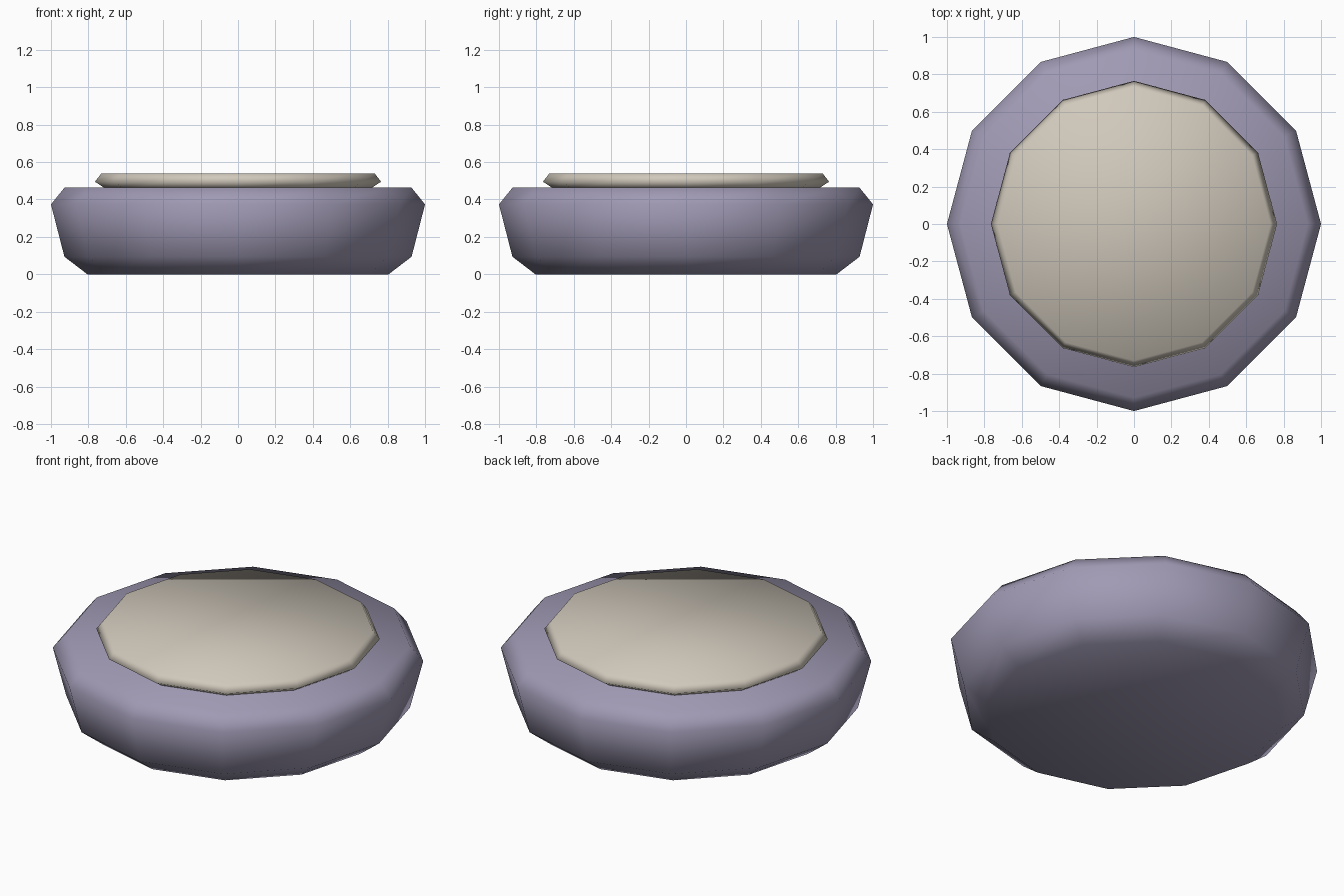
import bpy, bmesh, math

if "Cube" in bpy.data.objects:
    bpy.data.objects.remove(bpy.data.objects["Cube"])

SIDES = 12


def material(name, rgb):
    mat = bpy.data.materials.new(name)
    mat.diffuse_color = (*rgb, 1.0)
    mat.use_nodes = True
    mat.node_tree.nodes["Principled BSDF"].inputs["Base Color"].default_value = mat.diffuse_color
    return mat


def turned_part(name, profile, mat):
    """Closed 12-sided turned solid; profile is (radius, height) from bottom to top."""
    bm = bmesh.new()
    rings = []
    for r, z in profile:
        rings.append([bm.verts.new((r * math.cos(math.tau * i / SIDES),
                                    r * math.sin(math.tau * i / SIDES), z))
                      for i in range(SIDES)])
    for low, high in zip(rings, rings[1:]):
        for i in range(SIDES):
            j = (i + 1) % SIDES
            bm.faces.new((low[i], low[j], high[j], high[i]))
    bm.faces.new(rings[0][::-1])
    bm.faces.new(rings[-1])
    # Soft shading runs across every edge, caps included
    for f in bm.faces:
        f.smooth = True
    mesh = bpy.data.meshes.new(name)
    bm.to_mesh(mesh)
    bm.free()
    mesh.materials.append(mat)
    obj = bpy.data.objects.new(name, mesh)
    bpy.context.collection.objects.link(obj)
    return obj


purple = material("dusty purple", (0.352, 0.323, 0.456))
beige = material("warm beige", (0.631, 0.578, 0.497))

# Rounded base body
turned_part("base_body", [(0.805, 0.0), (0.928, 0.094), (1.0, 0.374), (0.928, 0.463)], purple)

# Thin inset disc on top, sunk slightly into the body
turned_part("top_disc", [(0.70, 0.453), (0.765, 0.495), (0.73, 0.54)], beige)
